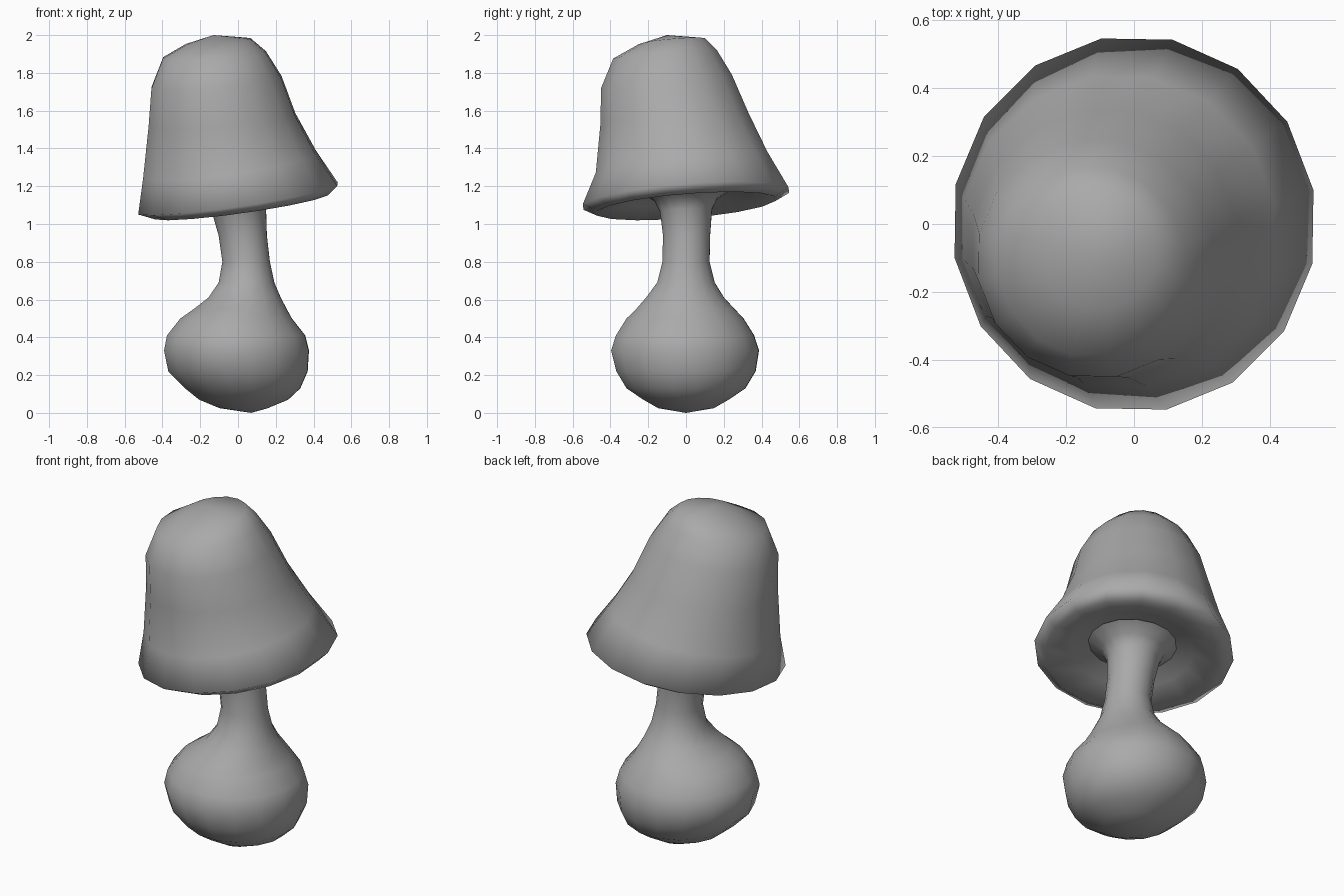
import bpy
import bmesh
from math import cos, sin, tau

SIDES = 16

cube = bpy.data.objects.get("Cube")
if cube:
    bpy.data.objects.remove(cube, do_unlink=True)

# Single plain grey material
grey = bpy.data.materials.new("plain grey")
grey.use_nodes = True
colour = (0.4, 0.4, 0.4, 1)
grey.diffuse_color = colour
grey.node_tree.nodes["Principled BSDF"].inputs["Base Color"].default_value = colour


def loft(name, rings, start=None, end=None, turn=0.0):
    """Skin leaning elliptical rings (x, y, z, radius x, radius y, slope x, slope y);
    each optional pole closes its end with a fan."""
    bm = bmesh.new()
    loops = []
    for cx, cy, cz, rx, ry, slope_x, slope_y in rings:
        loop = []
        for i in range(SIDES):
            angle = tau * i / SIDES + turn
            dx, dy = rx * cos(angle), ry * sin(angle)
            height = cz + slope_x * dx + slope_y * dy
            loop.append(bm.verts.new((cx + dx, cy + dy, height)))
        loops.append(loop)
    for low, high in zip(loops, loops[1:]):
        for i in range(SIDES):
            j = (i + 1) % SIDES
            bm.faces.new((low[i], low[j], high[j], high[i]))
    for pole, loop in ((start, loops[0]), (end, loops[-1])):
        if pole:
            tip = bm.verts.new(pole)
            for i in range(SIDES):
                bm.faces.new((tip, loop[i], loop[(i + 1) % SIDES]))
    bmesh.ops.recalc_face_normals(bm, faces=bm.faces)
    mesh = bpy.data.meshes.new(name)
    bm.to_mesh(mesh)
    bm.free()
    mesh.materials.append(grey)
    for face in mesh.polygons:
        face.use_smooth = True
    obj = bpy.data.objects.new(name, mesh)
    bpy.context.collection.objects.link(obj)
    return obj


# Leaning cap: hollow underside, rolled lip, then the bell up to the crown
loft("cap", [
    (.01, 0, 1.18, .2, .2, .1, .06),
    (.01, 0, 1.14, .33, .33, .13, .08),
    (.02, 0, 1.095, .465, .48, .14, .08),
    (0, 0, 1.135, .537, .555, .145, .08),
    (-.045, -.022, 1.315, .465, .463, .14, .12),
    (-.085, -.06, 1.55, .395, .4, .08, .08),
    (-.114, -.102, 1.75, .35, .353, .08, .1),
    (-.125, -.11, 1.895, .277, .28, .06, .08),
    (-.105, -.075, 1.965, .175, .178, .09, .09),
], start=(.01, 0, 1.2), end=(-.13, -.1, 2), turn=0.18)

# Bulbous foot narrowing into the stem, which flares under the cap
stem_rings = [
    (.03, 0, .025, .13, .15),
    (.03, 0, .07, .24, .23),
    (.025, 0, .13, .31, .32),
    (0, 0, .22, .375, .375),
    (-.008, -.005, .33, .39, .398),
    (-.01, -.005, .41, .372, .372),
    (-.01, -.005, .5, .3, .315),
    (.012, -.003, .55, .25, .265),
    (.035, -.005, .61, .195, .21),
    (.045, 0, .69, .15, .155),
    (.043, 0, .8, .128, .127),
    (.025, .003, .94, .13, .127),
    (.006, 0, 1.07, .145, .14),
    (.006, 0, 1.13, .175, .17),
    (.006, 0, 1.17, .25, .24),
]
loft("stem_and_foot", [ring + (.08, .04) if ring[2] > 1 else ring + (0, 0)
                       for ring in stem_rings],
     start=(.07, 0, 0), turn=0.18)
